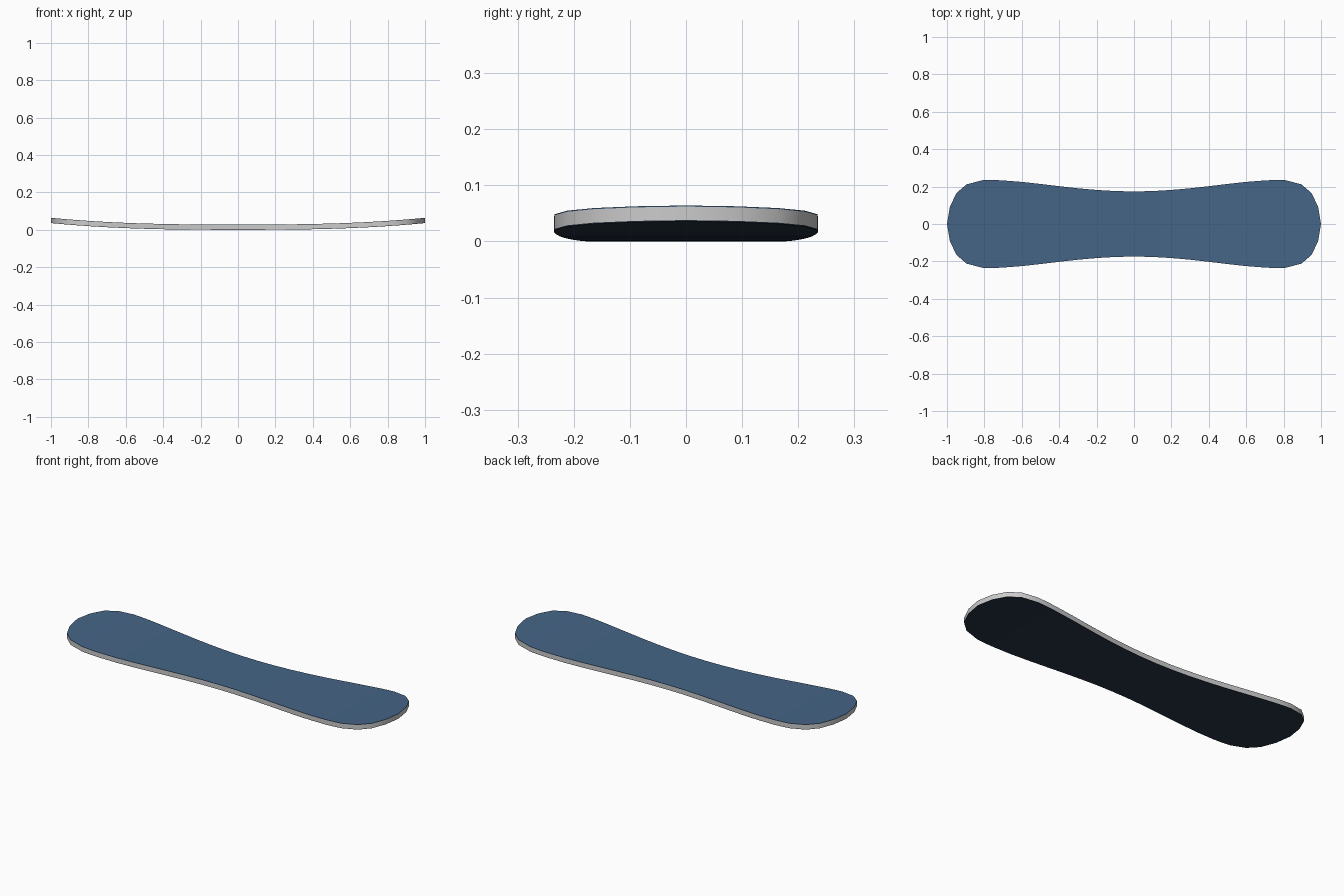
import bpy, bmesh

if "Cube" in bpy.data.objects:
    bpy.data.objects.remove(bpy.data.objects["Cube"])

# half outline of one quarter: waist -> tip (x, half width)
QUARTER = [(0, .174), (.1, .176), (.2, .182), (.3, .191), (.4, .202), (.5, .214),
           (.6, .225), (.7, .233), (.75, .235), (.81, .234), (.895, .212),
           (.95, .165), (.985, .09), (1, 0)]


def rise(x):
    """Upward curve of nose and tail."""
    return .036 * abs(x) ** 2.7


def material(name, color):
    m = bpy.data.materials.new(name)
    m.diffuse_color = (*color, 1)
    m.use_nodes = True
    m.node_tree.nodes["Principled BSDF"].inputs["Base Color"].default_value = m.diffuse_color
    return m


def layer(name, z0, z1, mat=None):
    """One board-shaped sheet between two heights, bent along its length."""
    half = [(-x, w) for x, w in QUARTER[:0:-1]] + QUARTER
    bm = bmesh.new()
    rows = []
    for x, w in half:
        ys = (-w, w) if w else (0,)
        rows.append([[bm.verts.new((x, y, z + rise(x))) for y in ys] for z in (z0, z1)])
    for a, b in zip(rows, rows[1:]):
        for k in (0, 1):
            ring = a[k] + b[k][::-1]
            bm.faces.new(ring)
        for s in (0, -1):
            bm.faces.new((a[0][s], b[0][s], b[1][s], a[1][s]))
    bmesh.ops.recalc_face_normals(bm, faces=bm.faces)
    me = bpy.data.meshes.new(name)
    bm.to_mesh(me)
    bm.free()
    ob = bpy.data.objects.new(name, me)
    bpy.context.collection.objects.link(ob)
    if mat:
        me.materials.append(mat)
    bpy.ops.object.select_all(action='DESELECT')
    ob.select_set(True)
    bpy.context.view_layer.objects.active = ob
    bpy.ops.object.shade_smooth_by_angle()
    return ob


# dark base, grey core, blue top sheet
layer("base_sheet", 0, .002, material("base_dark", (.02, .035, .06)))
layer("board_core", .002, .026)
layer("top_sheet", .026, .028, material("deck_blue", (.06, .13, .24)))
